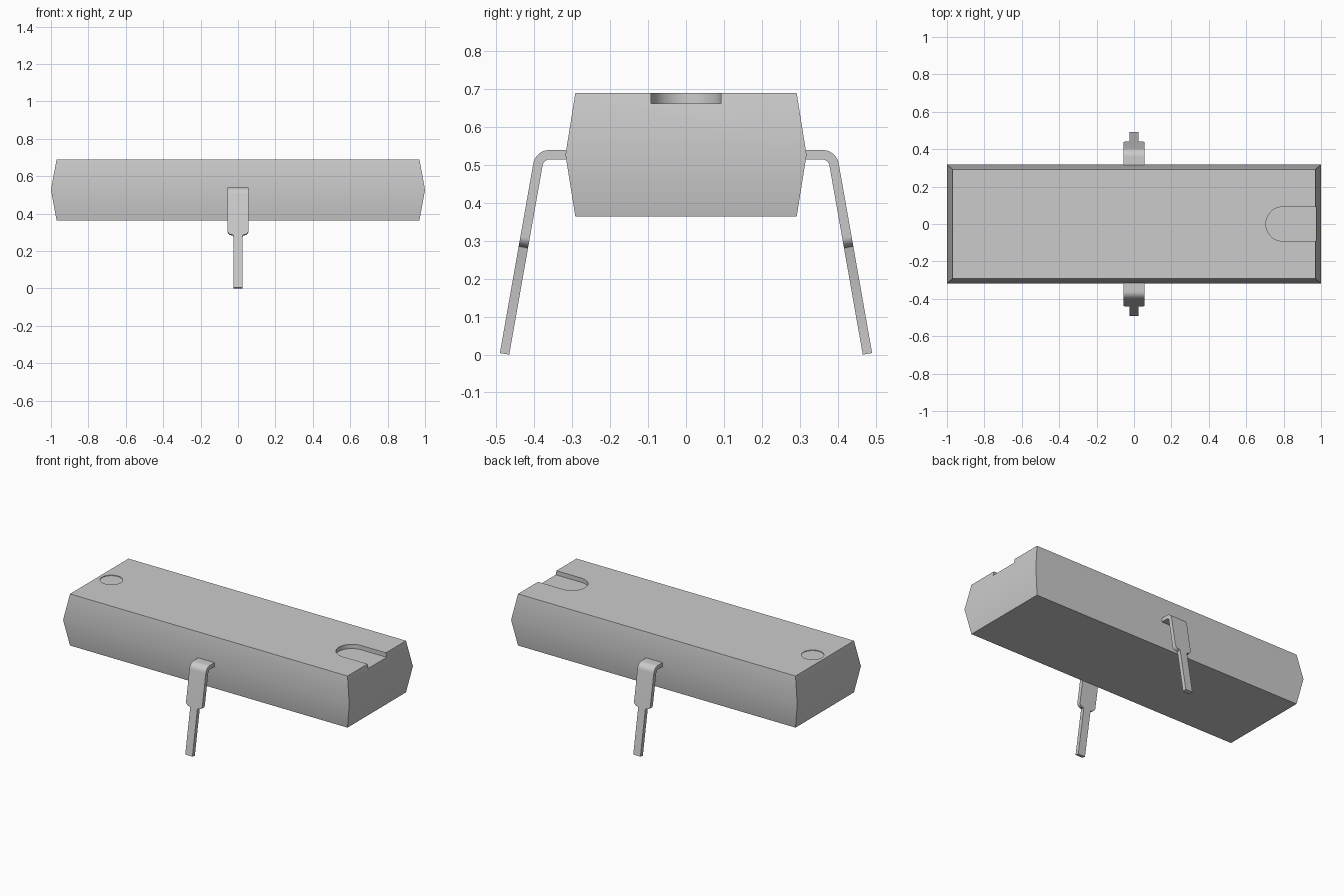
import bpy, bmesh
from math import sin, cos, pi, radians

cube = bpy.data.objects.get("Cube")
if cube:
    bpy.data.objects.remove(cube)

grey = bpy.data.materials.new("plain_grey")
grey.use_nodes = True
grey.diffuse_color = (0.6, 0.6, 0.6, 1)
grey.node_tree.nodes["Principled BSDF"].inputs["Base Color"].default_value = (0.6, 0.6, 0.6, 1)


def loft(name, rings):
    """Join equal-sized rings of points into a closed solid."""
    bm = bmesh.new()
    loops = [[bm.verts.new(p) for p in ring] for ring in rings]
    n = len(loops[0])
    for a, b in zip(loops, loops[1:]):
        for i in range(n):
            bm.faces.new((a[i], a[(i + 1) % n], b[(i + 1) % n], b[i]))
    bm.faces.new(loops[0])
    bm.faces.new(loops[-1])
    bmesh.ops.recalc_face_normals(bm, faces=bm.faces)
    mesh = bpy.data.meshes.new(name)
    bm.to_mesh(mesh)
    bm.free()
    obj = bpy.data.objects.new(name, mesh)
    mesh.materials.append(grey)
    bpy.context.collection.objects.link(obj)
    return obj


def smooth(obj):
    bpy.ops.object.select_all(action='DESELECT')
    obj.select_set(True)
    bpy.context.view_layer.objects.active = obj
    bpy.ops.object.shade_smooth_by_angle(angle=radians(30))


def rectangle(x, y, z):
    return [(-x, -y, z), (x, -y, z), (x, y, z), (-x, y, z)]


# Body: block widest at mid height
TOP, MID, LOW = 0.69, 0.527, 0.364
body = loft("body", [rectangle(0.97, 0.292, LOW), rectangle(1, 0.318, MID),
                     rectangle(0.97, 0.292, TOP)])

# Cutters: round-ended notch on one end, shallow round mark on the other
R = 0.092
slot = [(0.797 + R * cos(a), R * sin(a)) for a in
        [pi / 2 + pi * i / 24 for i in range(25)]] + [(1.1, -R), (1.1, R)]
mark = [(-0.885 + 0.065 * cos(2 * pi * i / 40), 0.065 * sin(2 * pi * i / 40)) for i in range(40)]
for name, outline, depth in (("notch_cutter", slot, 0.027), ("mark_cutter", mark, 0.004)):
    cutter = loft(name, [[(x, y, z) for x, y in outline] for z in (TOP - depth, TOP + 0.1)])
    cutter.hide_render = True
    cutter.hide_set(True)
    cut = body.modifiers.new(name, 'BOOLEAN')
    cut.operation = 'DIFFERENCE'
    cut.solver = 'EXACT'
    cut.object = cutter

# Bake the cuts so the cutters can go
bpy.context.view_layer.update()
baked = bpy.data.meshes.new_from_object(body.evaluated_get(bpy.context.evaluated_depsgraph_get()))
body.modifiers.clear()
body.data = baked
for name in ("notch_cutter", "mark_cutter"):
    bpy.data.objects.remove(bpy.data.objects[name])
smooth(body)

# Legs: flat strip, bent down, stepping to a narrow pin
THICK, BEND, TILT = 0.0125, 0.03, radians(10)
WIDE, NARROW, ROUND = 0.057, 0.025, 0.025
bend_y, bend_z = 0.361, MID - BEND


def leg_ring(y, z, angle, half, side):
    """Rectangular section across the strip; angle is its outward normal."""
    dy, dz = THICK * cos(angle), THICK * sin(angle)
    return [(sx * half, side * (y + s * dy), z + s * dz)
            for sx, s in ((-1, -1), (1, -1), (1, 1), (-1, 1))]


def make_leg(name, side):
    rings = [leg_ring(0.3, MID, pi / 2, WIDE, side)]
    for i in range(13):
        a = pi / 2 + (TILT - pi / 2) * i / 12
        y, z = bend_y + BEND * cos(a), bend_z + BEND * sin(a)
        rings.append(leg_ring(y, z, a, WIDE, side))
    stations = [(0.195 + ROUND * sin(a), WIDE - ROUND + ROUND * cos(a))
                for a in [pi / 2 * i / 8 for i in range(9)]]
    stations += [(0.222, 0.027), (0.226, NARROW), (0.508, NARROW)]
    for s, half in stations:
        rings.append(leg_ring(y + s * sin(TILT), z - s * cos(TILT), TILT, half, side))
    smooth(loft(name, rings))


make_leg("front_leg", -1)
make_leg("back_leg", 1)
